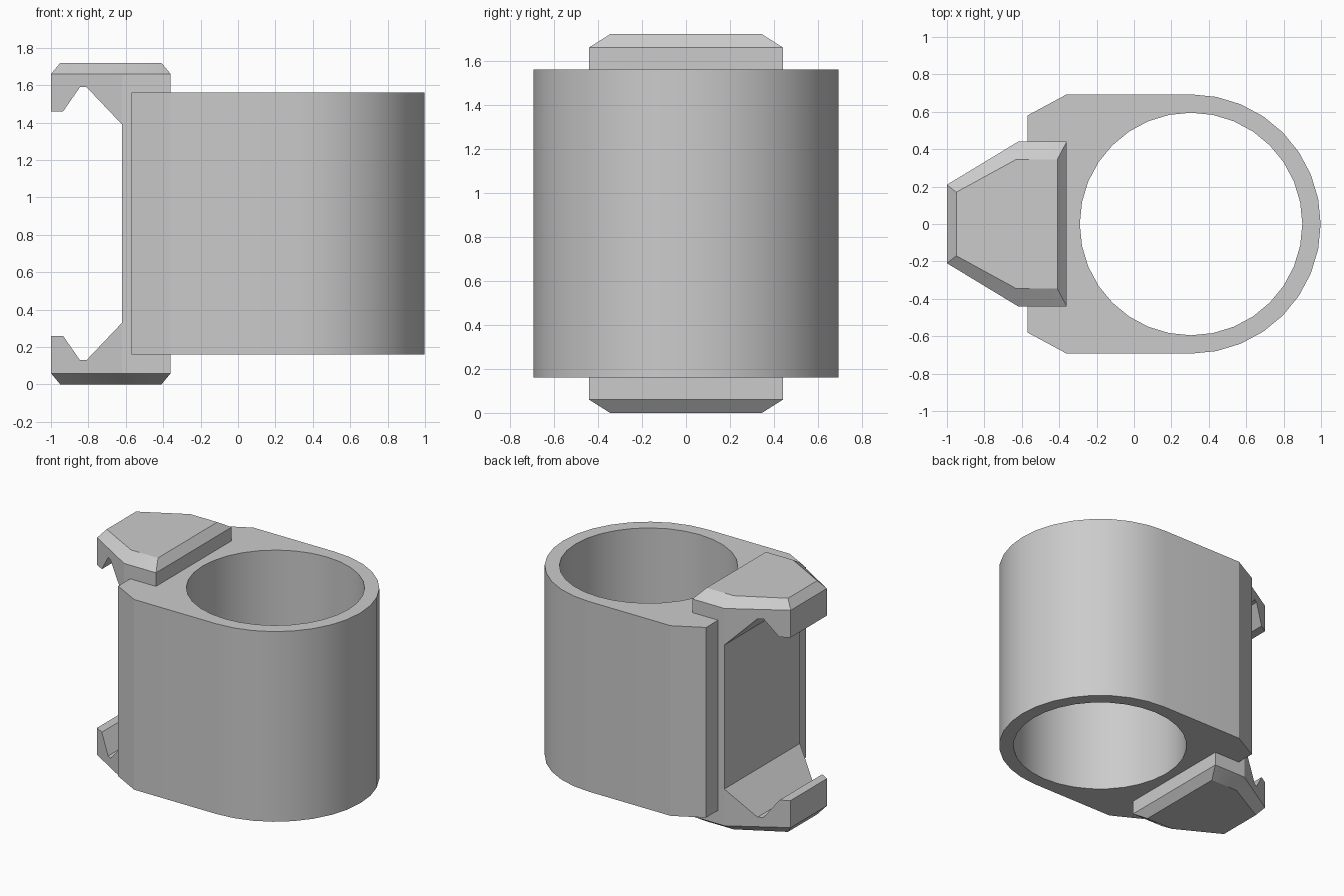
import bpy, bmesh, math
from mathutils import Matrix

if "Cube" in bpy.data.objects:
    bpy.data.objects.remove(bpy.data.objects["Cube"])

HOLE_X = 0.305


def loft(name, layers):
    """Closed solid through a stack of matching 3D outlines."""
    bm = bmesh.new()
    rings = [[bm.verts.new(p) for p in ring] for ring in layers]
    n = len(rings[0])
    bm.faces.new(rings[0])
    bm.faces.new(rings[-1])
    for a, b in zip(rings, rings[1:]):
        for i in range(n):
            j = (i + 1) % n
            bm.faces.new((a[i], a[j], b[j], b[i]))
    bmesh.ops.recalc_face_normals(bm, faces=bm.faces)
    me = bpy.data.meshes.new(name)
    bm.to_mesh(me)
    bm.free()
    ob = bpy.data.objects.new(name, me)
    bpy.context.collection.objects.link(ob)
    return ob


def boolean(target, tool, operation):
    """Apply a boolean and remove the tool object."""
    mod = target.modifiers.new(operation.lower(), 'BOOLEAN')
    mod.operation = operation
    mod.solver = 'EXACT'
    mod.object = tool
    bpy.context.view_layer.objects.active = target
    bpy.ops.object.modifier_apply(modifier=mod.name)
    bpy.data.objects.remove(tool)


def mirrored_y(half):
    return half + [(x, -y) for x, y in reversed(half)]


# Sleeve: D-shaped outline with chamfered back corners
arc = [(HOLE_X + 0.693 * math.sin(a), 0.693 * math.cos(a))
       for a in (math.pi * i / 16 for i in range(17))]
outline = [(-0.57, -0.58), (-0.36, -0.693)]
outline = [(x, -y) for x, y in outline] + arc + outline[::-1]
sleeve = loft("sleeve_with_clip", [[(x, y, z) for x, y in outline] for z in (0.16, 1.56)])

# Clip block: tapered plan with chamfered top and bottom edges
wide = mirrored_y([(-1.0, 0.21), (-0.62, 0.44), (-0.36, 0.44)])
small = mirrored_y([(-0.95, 0.17), (-0.63, 0.345), (-0.41, 0.345)])
clip = loft("clip", [[(x, y, z) for x, y in ring] for ring, z in
                     ((small, 0), (wide, 0.06), (wide, 1.66), (small, 1.72))])

# Channel between the two hooks
lower = [(-1.2, 0.26), (-0.935, 0.26), (-0.845, 0.13), (-0.81, 0.13), (-0.62, 0.33)]
channel = lower + [(x, 1.72 - z) for x, z in reversed(lower)]
cutter = loft("channel_cutter", [[(x, y, z) for x, z in channel] for y in (-0.8, 0.8)])
boolean(clip, cutter, 'DIFFERENCE')
boolean(sleeve, clip, 'UNION')

# Round bore through the sleeve
ring = [(HOLE_X + 0.595 * math.cos(math.tau * i / 32),
         0.595 * math.sin(math.tau * i / 32)) for i in range(32)]
bore = loft("bore_cutter", [[(x, y, z) for x, y in ring] for z in (-0.5, 2.2)])
boolean(sleeve, bore, 'DIFFERENCE')

# Smooth curved walls, crisp edges
bpy.ops.object.select_all(action='DESELECT')
sleeve.select_set(True)
bpy.context.view_layer.objects.active = sleeve
bpy.ops.object.shade_smooth_by_angle(angle=math.radians(25))
